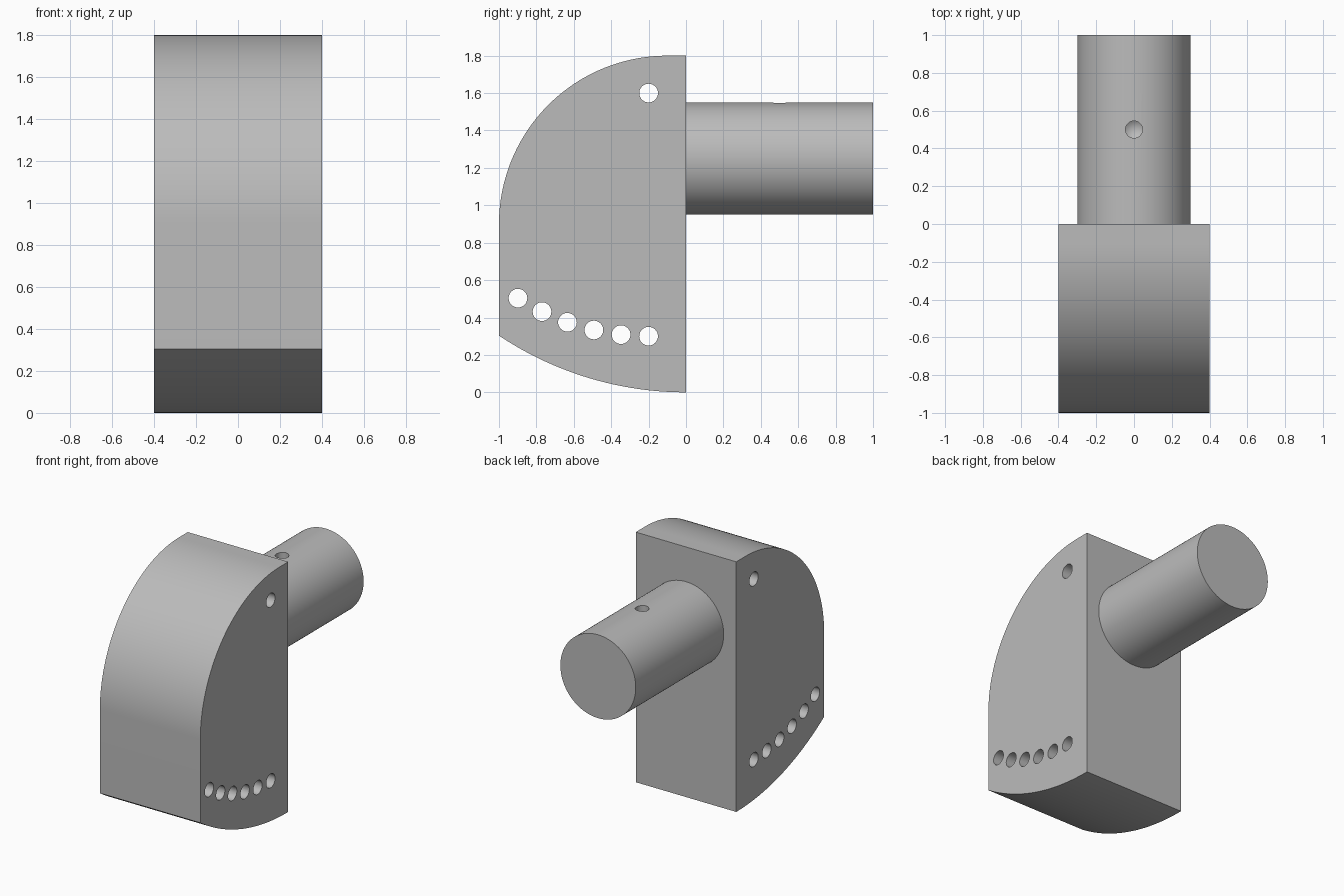
import bpy, bmesh
from math import sin, cos, pi, radians, asin
from mathutils import Matrix, Vector

if "Cube" in bpy.data.objects:
    bpy.data.objects.remove(bpy.data.objects["Cube"])

COLOUR = (0.5, 0.5, 0.5, 1)
grey = bpy.data.materials.new("plain grey")
grey.use_nodes = True
grey.diffuse_color = COLOUR
grey.node_tree.nodes["Principled BSDF"].inputs["Base Color"].default_value = COLOUR


def make_object(name, bm):
    bmesh.ops.recalc_face_normals(bm, faces=bm.faces)
    mesh = bpy.data.meshes.new(name)
    bm.to_mesh(mesh)
    bm.free()
    mesh.materials.append(grey)
    obj = bpy.data.objects.new(name, mesh)
    bpy.context.collection.objects.link(obj)
    return obj


def add_rod(bm, centre, axis, radius, length, sides, tip=None):
    """Rod along an axis; tip sets the radius at its far end."""
    turn = Vector((0, 0, 1)).rotation_difference(Vector(axis)).to_matrix().to_4x4()
    bmesh.ops.create_cone(bm, cap_ends=True, segments=sides, radius1=radius,
                          radius2=radius if tip is None else tip, depth=length,
                          matrix=Matrix.Translation(centre) @ turn)


def cut(obj, cutter):
    cutter.hide_render = True
    mod = obj.modifiers.new("holes", "BOOLEAN")
    mod.operation = "DIFFERENCE"
    mod.solver = "EXACT"
    mod.object = cutter
    bpy.context.view_layer.objects.active = obj
    bpy.ops.object.modifier_apply(modifier=mod.name)
    bpy.data.objects.remove(cutter)


def smooth(obj):
    bpy.ops.object.select_all(action="DESELECT")
    obj.select_set(True)
    bpy.context.view_layer.objects.active = obj
    bpy.ops.object.shade_smooth_by_angle(angle=radians(25))


def arc(y, z, radius, start, end, steps):
    angles = [start + (end - start) * i / steps for i in range(steps + 1)]
    return [(y + radius * cos(a), z + radius * sin(a)) for a in angles]


# Body: side profile with a rounded top front and a shallow curved underside
HEIGHT, HALF_WIDTH = 1.8, 0.4
profile = [(0, HEIGHT)]
profile += arc(-0.1, 0.9, 0.9, pi / 2, pi, 48)
profile += arc(0, HEIGHT, HEIGHT, 1.5 * pi - asin(1 / HEIGHT), 1.5 * pi, 32)
bm = bmesh.new()
side = bm.faces.new([bm.verts.new((-HALF_WIDTH, y, z)) for y, z in profile])
swept = bmesh.ops.extrude_face_region(bm, geom=[side])["geom"]
bmesh.ops.translate(bm, vec=(2 * HALF_WIDTH, 0, 0),
                    verts=[v for v in swept if isinstance(v, bmesh.types.BMVert)])
body = make_object("body", bm)

# Pivot hole and the row of adjustment holes around it
PIVOT_Y, PIVOT_Z, REACH = -0.2, 1.6, 1.3
bm = bmesh.new()
add_rod(bm, (0, PIVOT_Y, PIVOT_Z), (1, 0, 0), 0.05, 1, 32)
for i in range(6):
    a = radians(6.5 * i)
    add_rod(bm, (0, PIVOT_Y - REACH * sin(a), PIVOT_Z - REACH * cos(a)),
            (1, 0, 0), 0.05, 1, 32)
cut(body, make_object("body_hole_cutter", bm))
smooth(body)

# Round shaft at the back
bm = bmesh.new()
add_rod(bm, (0, 0.5, 1.25), (0, 1, 0), 0.3, 1, 96)
shaft = make_object("shaft", bm)

# Blind drilled hole with a pointed end in the top of the shaft
bm = bmesh.new()
HOLE_RADIUS, FLOOR, TOP, POINT = 0.045, 1.35, 1.7, 0.03
rings = []
for z in (TOP, FLOOR):
    rings.append([bm.verts.new((HOLE_RADIUS * cos(i * pi / 16),
                                0.5 + HOLE_RADIUS * sin(i * pi / 16), z))
                  for i in range(32)])
point = bm.verts.new((0, 0.5, FLOOR - POINT))
bm.faces.new(rings[0])
for i in range(32):
    j = (i + 1) % 32
    bm.faces.new((rings[0][i], rings[0][j], rings[1][j], rings[1][i]))
    bm.faces.new((rings[1][i], rings[1][j], point))
cut(shaft, make_object("shaft_hole_cutter", bm))
smooth(shaft)
